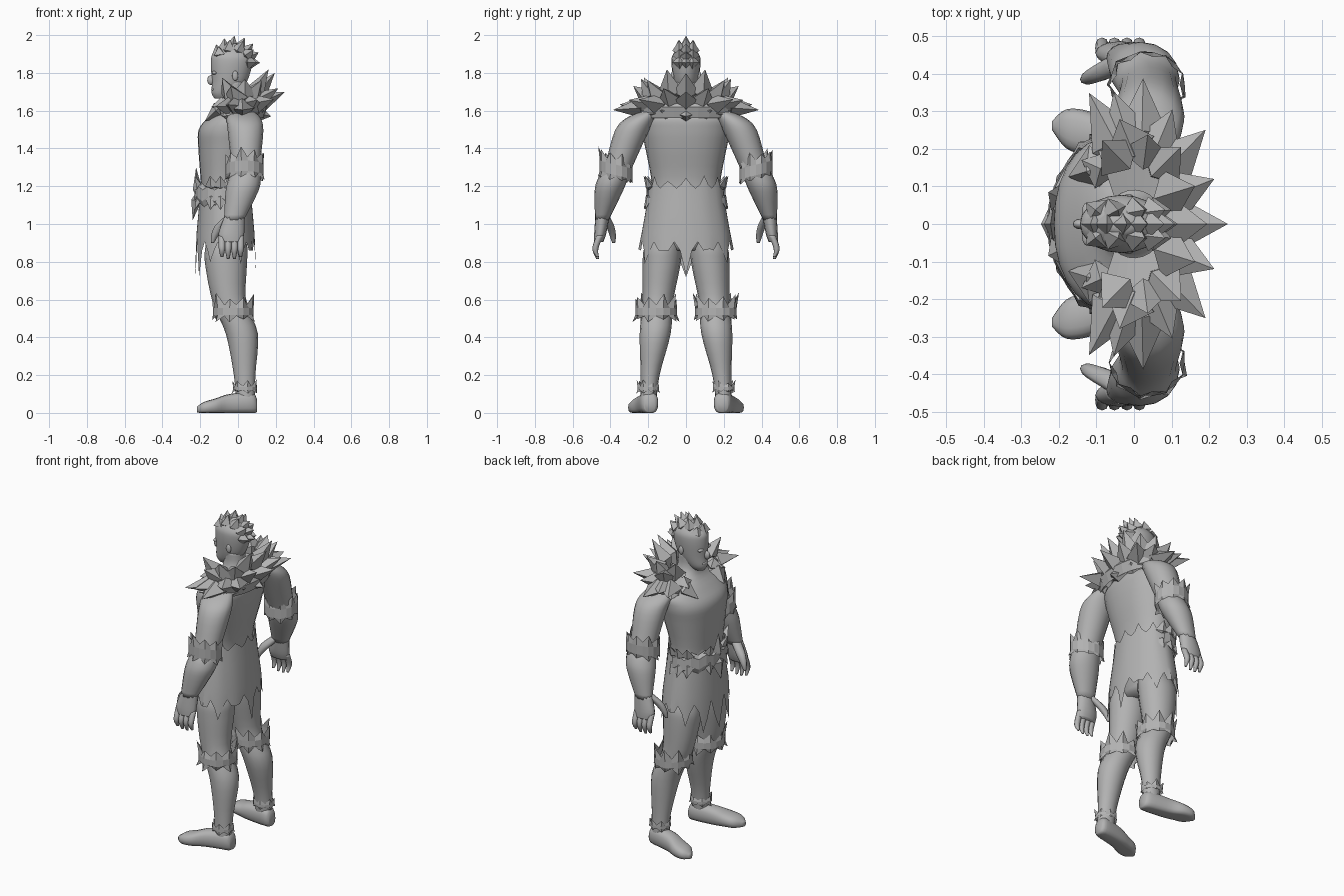
import bpy, bmesh, math, random
from mathutils import Vector

if "Cube" in bpy.data.objects:
    bpy.data.objects.remove(bpy.data.objects["Cube"])

random.seed(4)
mat = bpy.data.materials.new("stone grey")
mat.diffuse_color = (0.45, 0.45, 0.45, 1)
mat.use_nodes = True
mat.node_tree.nodes["Principled BSDF"].inputs["Base Color"].default_value = mat.diffuse_color


def finish(name, bm, smooth):
    bmesh.ops.recalc_face_normals(bm, faces=bm.faces)
    me = bpy.data.meshes.new(name)
    bm.to_mesh(me)
    bm.free()
    for p in me.polygons:
        p.use_smooth = smooth
    me.materials.append(mat)
    ob = bpy.data.objects.new(name, me)
    bpy.context.collection.objects.link(ob)


def spline(rows, steps):
    """Catmull-Rom interpolation of section rows."""
    out, last = [], len(rows) - 1
    for i in range(last):
        p = [rows[max(0, min(last, i + k))] for k in (-1, 0, 1, 2)]
        for s in range(steps):
            t = s / steps
            out.append([b + 0.5 * t * (c - a + t * (2 * a - 5 * b + 4 * c - d + t * (3 * b - a - 3 * c + d)))
                        for a, b, c, d in zip(*p)])
    return out + [rows[-1]]


def bridge(bm, rings):
    n = len(rings[0])
    for a, b in zip(rings, rings[1:]):
        for i in range(n):
            bm.faces.new((a[i], a[(i + 1) % n], b[(i + 1) % n], b[i]))


def loft(name, rows, side=1, n=16, axis="z", power=1.0):
    """Rows are centre x, y, z and two radii, across x/y or (axis x) y/z."""
    bm = bmesh.new()
    rings = []
    for x, y, z, r1, r2 in spline(rows, 4):
        ring = []
        for i in range(n):
            a = math.tau * i / n
            c, s = [math.copysign(abs(v) ** power, v) for v in (math.cos(a), math.sin(a))]
            p = (x + r1 * c, y + r2 * s, z) if axis == "z" else (x, y + r1 * c, max(0, z + r2 * s))
            ring.append(bm.verts.new((p[0], p[1] * side, p[2])))
        rings.append(ring)
    bridge(bm, rings)
    bm.faces.new(rings[0])
    bm.faces.new(rings[-1])
    finish(name, bm, True)


def blob(name, centre, size):
    """Small smooth ellipsoid."""
    bm = bmesh.new()
    bmesh.ops.create_uvsphere(bm, u_segments=12, v_segments=8, radius=1)
    for v in bm.verts:
        v.co = Vector(c + s * k for c, s, k in zip(centre, size, v.co))
    finish(name, bm, True)


def cuff(name, centre, rx, ry, height, jag, side=1, n=16, tilt=0.0):
    """Band of fur with ragged, flared upper and lower edges."""
    x, y, z = centre
    bm = bmesh.new()
    rings = []
    for level, scale, reach in ((.6, .86, jag), (.3, 1, 0), (-.4, 1, 0), (-.5, .88, -jag * .5)):
        ring = []
        for i in range(n):
            a = math.tau * i / n
            tip = (i % 2) * random.uniform(0.5, 1.2)
            k = scale * (1 + (0.25 * tip if reach else 0))
            dy = ry * k * math.sin(a)
            ring.append(bm.verts.new((x + rx * k * math.cos(a), (y + dy) * side,
                                      z + level * height + reach * tip + tilt * dy)))
        rings.append(ring)
    bridge(bm, rings)
    finish(name, bm, False)


def tufts(name, items, flat):
    """Each item is base, tip, radius: a four-sided tuft, mirrored across y."""
    bm = bmesh.new()
    for base, tip, r in items:
        for s in (1, -1) if tip[1] > 0.001 else (1,):
            b, t = [Vector((p[0], p[1] * s, p[2])) for p in (base, tip)]
            d = (t - b).normalized()
            u = d.cross(Vector((0, 0, 1)))
            u = u.normalized() if u.length > 0.01 else Vector((0, 1, 0))
            v = u.cross(d).normalized()
            ring = [bm.verts.new(b.lerp(t, .35) + o * r) for o in (u, v * flat, -u, -v * flat)]
            for end in (bm.verts.new(t), bm.verts.new(b)):
                for i in range(4):
                    bm.faces.new((ring[i], ring[(i + 1) % 4], end))
    finish(name, bm, False)


# Torso and neck
loft("torso", [(-.06, 0, .86, .08, .10), (-.06, 0, 1.0, .125, .19), (-.075, 0, 1.2, .12, .18),
               (-.06, 0, 1.40, .15, .215), (-.05, 0, 1.5, .158, .235), (-.025, 0, 1.57, .13, .22),
               (-.02, 0, 1.65, .068, .075), (-.025, 0, 1.76, .06, .06)], n=28, power=0.92)

# Head and features
loft("head", [(-.085, 0, 1.665, .04, .028), (-.07, 0, 1.695, .07, .048), (-.045, 0, 1.755, .093, .065),
              (-.034, 0, 1.85, .11, .077), (-.032, 0, 1.90, .10, .068), (-.03, 0, 1.955, .03, .02)], n=20)
blob("nose", (-.143, 0, 1.762), (.02, .014, .026))
blob("lips", (-.13, 0, 1.713), (.012, .026, .011))
for s in (1, -1):
    blob("brow", (-.125, .03 * s, 1.80), (.014, .028, .01))
    blob("ear", (-.015, .07 * s, 1.785), (.016, .009, .027))

# Swept crest of hair: a tall middle row and a lower row lying back on each side
crest = []
for y, reach, count in ((0, .132, 7), (.03, .115, 5)):
    for i in range(count):
        a = math.radians(140 - 145 * i / (count - 1))
        c, sn = math.cos(a), math.sin(a)
        crest.append(((-.04 + .07 * c, y, 1.86 + .03 * sn),
                      (-.015 + reach * c, y * 1.25, 1.865 + reach * sn), .04))
tufts("hair_crest", crest, 1)

for s in (1, -1):
    # Arm from shoulder to wrist
    loft("arm", [(.02, .18, 1.60, .06, .04), (.03, .24, 1.56, .09, .078), (.04, .288, 1.49, .094, .09),
                 (.04, .355, 1.31, .077, .075), (.035, .387, 1.24, .086, .08), (.02, .41, 1.17, .086, .074),
                 (-.022, .445, 1.02, .052, .036)], s)
    # Hand
    loft("palm", [(-.018, .443, 1.04, .054, .037), (-.035, .454, .95, .068, .032),
                  (-.035, .462, .905, .058, .024)], s, 12)
    for i in range(4):
        x, low = -.085 + i * .033, .81 + .01 * abs(i - 1.5)
        loft("finger", [(x, .455, .94, .018, .018), (x, .48, .87, .017, .016), (x, .468, low, .007, .007)], s, 8)
    loft("thumb", [(-.04, .43, 1.04, .03, .026), (-.09, .402, .99, .032, .022), (-.122, .388, .94, .02, .017),
                   (-.135, .383, .90, .008, .008)], s, 8)
    # Leg
    loft("leg", [(-.06, .10, .97, .09, .08), (-.062, .122, .87, .112, .10), (-.063, .13, .78, .11, .10),
                 (-.045, .15, .58, .088, .08), (.02, .163, .42, .085, .082),
                 (.035, .19, .20, .057, .05), (.04, .20, .05, .05, .042)], s)
    # Shoe
    loft("foot", [(.10, .192, .04, .03, .035), (.07, .194, .052, .047, .058), (-.05, .215, .045, .052, .054),
                  (-.12, .24, .034, .06, .042), (-.18, .253, .026, .052, .032), (-.218, .262, .018, .012, .014)],
         s, axis="x", power=0.8)
    # Fur cuffs at elbow, knee and ankle
    cuff("elbow_cuff", (.035, .37, 1.29), .10, .088, .08, .045, s, 18, .25)
    cuff("knee_cuff", (-.025, .158, .54), .108, .112, .055, .055, s, 18)
    cuff("ankle_cuff", (.037, .2, .13), .063, .058, .02, .03, s, 14)

# Ragged skirt, hem longest at the middle of front and back
bm = bmesh.new()
n = 48
rings = [[] for _ in range(4)]
for i in range(n):
    a = math.tau * i / n
    c, sn = math.cos(a), math.sin(a)
    step = i % 4
    if step == 0:
        hem = (.70 if abs(sn) < .1 or c < -.8 else .78 if .6 < abs(sn) < .95 else .84) + random.uniform(0, .03)
    else:
        hem = .905 if step == 2 else (.80 if c < -.8 else .86)
    top = 1.19 + (random.uniform(.02, .07) if step == 0 else .02 * (step % 2))
    for ring, z, r in zip(rings, (top, 1.10, .95, hem), (.193, .208, .235, .252 if step == 0 else .24)):
        ring.append(bm.verts.new((-.066 + (r * .5 + .036) * c, r * sn, z)))
bridge(bm, rings)
finish("fur_skirt", bm, True)
skirt = bpy.data.objects["fur_skirt"]
bpy.context.view_layer.objects.active = skirt
skirt.select_set(True)
bpy.ops.object.shade_smooth_by_angle(angle=math.radians(30))

# Belt round the front, with tufts on the front and hips
bm = bmesh.new()
rings = [[bm.verts.new((-.075 + (.135 + k) * math.cos(a), (.19 + k) * math.sin(a), z + .02 * (i % 2)))
          for i, a in enumerate(math.radians(80 + 200 * j / 14) for j in range(15))]
         for k, z in ((0, 1.20), (.018, 1.18), (.022, 1.12), (.008, 1.09))]
for lo, hi in zip(rings, rings[1:]):
    for i in range(14):
        bm.faces.new((lo[i], lo[i + 1], hi[i + 1], hi[i]))
finish("belt", bm, False)
hang = [((-.21, 0, 1.12), (-.222, 0, 1.30), .05), ((-.21, 0, 1.18), (-.24, 0, 1.02), .055)]
for deg in (158, 115, 95, 75):
    c, sn = math.cos(math.radians(deg)), math.sin(math.radians(deg))
    for rise in (.09, -.09):
        hang.append(((-.08 + .12 * c, .18 * sn, 1.17), (-.08 + .16 * c, .225 * sn, 1.165 + rise), .04))
tufts("belt_tufts", hang, .5)

# Mantle under the collar tufts: an open horseshoe around the neck
bm = bmesh.new()
rows = []
for i in range(19):
    a = math.radians(-130 + 260 * i / 18)
    rows.append([bm.verts.new((rx * math.cos(a), ry * math.sin(a), z)) for rx, ry, z in
                 ((.08, .09, 1.66), (.12, .19, 1.675), (.155, .27, 1.62), (.135, .25, 1.56))])
for a, b in zip(rows, rows[1:]):
    for k in range(4):
        bm.faces.new((a[k], a[(k + 1) % 4], b[(k + 1) % 4], b[k]))
finish("fur_mantle", bm, False)

# Collar tufts in fans: count, reach back, reach sideways, tip height, drop at the sides
collar = [((-.06, .16, 1.63), (-.175, .125, 1.545), .065), ((-.05, .13, 1.64), (-.14, .17, 1.62), .055)]
for count, rx, ry, z, drop in ((7, .235, .395, 1.70, .10), (6, .18, .28, 1.80, .07), (5, .16, .30, 1.57, 0)):
    for i in range(count):
        a = math.radians(118 * i / (count - 1))
        c, sn = math.cos(a), math.sin(a)
        k = (1, .9)[i % 2]
        collar.append(((.01 + .05 * c, .17 * sn, 1.61 + (z - 1.65) * .2),
                       (.015 + rx * c * k - .04 * sn ** 4, ry * sn * k, z - drop * sn * sn + (i % 2) * .03), .068))
tufts("collar_tufts", collar, .75)
